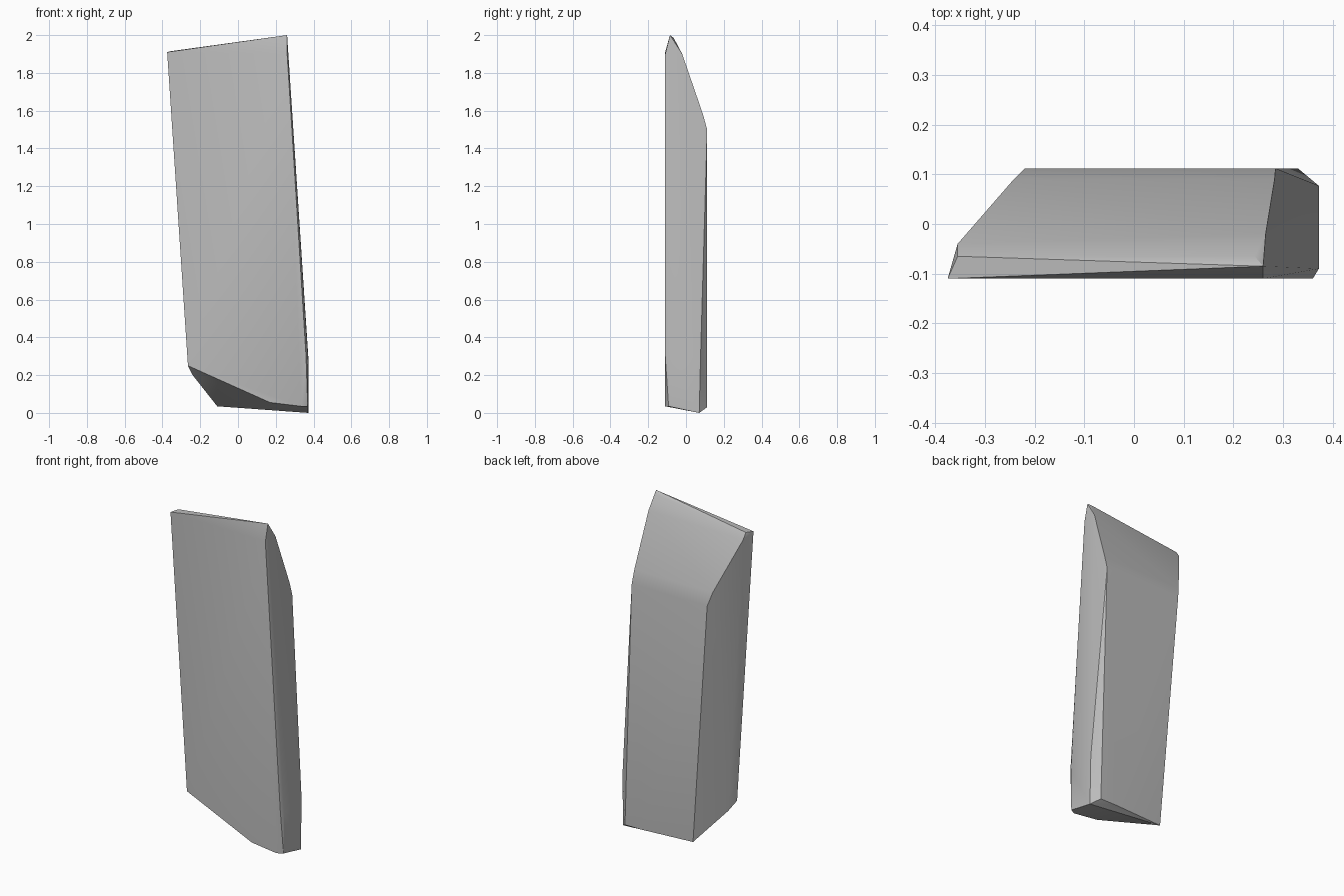
import bpy
import bmesh
import math

cube = bpy.data.objects.get("Cube")
if cube:
    bpy.data.objects.remove(cube, do_unlink=True)

# Single stone colour
stone = bpy.data.materials.new("stone_grey")
stone.use_nodes = True
grey = (0.5, 0.5, 0.5, 1)
stone.diffuse_color = grey
bsdf = stone.node_tree.nodes["Principled BSDF"]
bsdf.inputs["Base Color"].default_value = grey
bsdf.inputs["Roughness"].default_value = 0.9

FRONT, BACK = -0.11, 0.112

# Flat front face outline (x, z)
front_face = [(-0.375, 1.91), (0.26, 1.9), (0.36, 0.3),
              (0.335, 0.035), (0.17, 0.055), (-0.265, 0.25)]
# Flat back face outline (x, z)
back_face = [(-0.22, 1.5), (0.285, 1.5), (0.33, 0.03), (0.22, 0.03)]
# Crest and sloping shoulder corners
crest = [(0.26, -0.085, 2.0), (0.243, -0.065, 1.985), (-0.355, -0.065, 1.915),
         (-0.355, -0.04, 1.88), (0.265, -0.02, 1.9),
         (0.283, 0.09, 1.58), (-0.242, 0.09, 1.58)]
# Bevelled side and foot corners
foot = [(0.372, 0.07, 0.0), (0.372, 0.077, 0.3), (0.372, -0.09, 0.28),
        (0.369, -0.092, 0.035), (-0.11, 0.09, 0.035), (-0.24, -0.06, 0.2)]

corners = [(x, FRONT, z) for x, z in front_face]
corners += [(x, BACK, z) for x, z in back_face]
corners += crest + foot

# Wrap the corners in one chiselled convex block
bm = bmesh.new()
for co in corners:
    bm.verts.new(co)
bmesh.ops.convex_hull(bm, input=bm.verts[:])
bmesh.ops.delete(bm, geom=[v for v in bm.verts if not v.link_faces], context='VERTS')
bmesh.ops.dissolve_limit(bm, angle_limit=math.radians(1),
                         verts=bm.verts[:], edges=bm.edges[:])
bmesh.ops.recalc_face_normals(bm, faces=bm.faces[:])

mesh = bpy.data.meshes.new("stone_slab")
bm.to_mesh(mesh)
bm.free()
mesh.materials.append(stone)
slab = bpy.data.objects.new("stone_slab", mesh)
bpy.context.collection.objects.link(slab)

# Soft shading across shallow facets, crisp chiselled edges
bpy.ops.object.select_all(action='DESELECT')
slab.select_set(True)
bpy.context.view_layer.objects.active = slab
bpy.ops.object.shade_smooth_by_angle(angle=math.radians(30))
